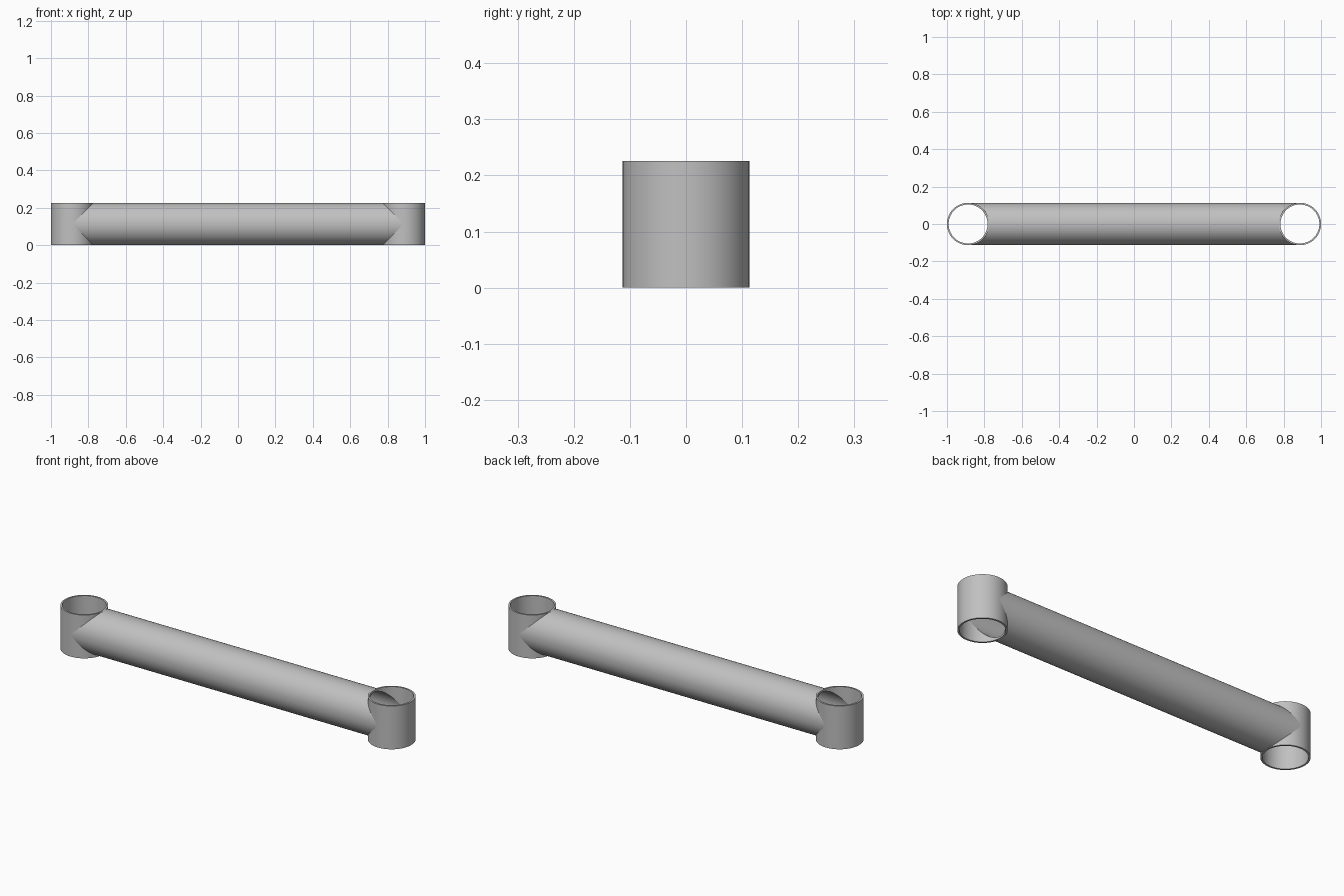
import bpy, bmesh, math

cube = bpy.data.objects.get("Cube")
if cube:
    bpy.data.objects.remove(cube, do_unlink=True)

R = 0.113            # outer radius of every tube
r = R - 0.009        # bore radius
C = 1 - R            # collar axis distance from the middle
SEG = 96

steel = bpy.data.materials.new("grey_steel")
steel.use_nodes = True
grey = (0.53, 0.53, 0.53, 1)
steel.diffuse_color = grey
steel.node_tree.nodes["Principled BSDF"].inputs["Base Color"].default_value = grey

ANGLES = [2 * math.pi * i / SEG for i in range(SEG)]


def skin(bm, row_a, row_b, flip=False):
    """Bridge two closed loops of points with quads."""
    a = [bm.verts.new(p) for p in row_a]
    b = [bm.verts.new(p) for p in row_b]
    for i in range(SEG):
        j = (i + 1) % SEG
        quad = [a[i], a[j], b[j], b[i]]
        bm.faces.new(quad[::-1] if flip else quad)


def finish(bm, name):
    """Weld the surfaces and make a smooth-shaded object."""
    bmesh.ops.remove_doubles(bm, verts=bm.verts, dist=1e-5)
    bmesh.ops.dissolve_degenerate(bm, edges=bm.edges, dist=1e-5)
    mesh = bpy.data.meshes.new(name)
    bm.to_mesh(mesh)
    bm.free()
    mesh.materials.append(steel)
    obj = bpy.data.objects.new(name, mesh)
    bpy.context.collection.objects.link(obj)
    bpy.ops.object.select_all(action="DESELECT")
    obj.select_set(True)
    bpy.context.view_layer.objects.active = obj
    bpy.ops.object.shade_smooth_by_angle(angle=math.radians(30))


def bar_end(rad, side):
    """End loop of the crossbar, coped to fit the collar."""
    return [(side * (C - rad * abs(math.sin(t))),
             rad * math.cos(t), R + rad * math.sin(t)) for t in ANGLES]


def collar_loop(rad, side, height):
    """Loop round a collar; height gives z for each angle."""
    return [(side * (C + rad * math.cos(t)), rad * math.sin(t), height(t))
            for t in ANGLES]


# Hollow crossbar
bm = bmesh.new()
skin(bm, bar_end(R, -1), bar_end(R, 1))
skin(bm, bar_end(r, -1), bar_end(r, 1), flip=True)
finish(bm, "crossbar_tube")

# Open collars whose bores run into the crossbar
for side, name in ((1, "left_collar"), (-1, "right_collar")):
    bm = bmesh.new()
    mirrored = side < 0
    for rad, inward in ((R, False), (r, True)):
        flip = mirrored != inward

        def notch(t):
            return rad * max(0, -math.cos(t))

        base = collar_loop(rad, side, lambda t: 0)
        low = collar_loop(rad, side, lambda t: R - notch(t))
        high = collar_loop(rad, side, lambda t: R + notch(t))
        top = collar_loop(rad, side, lambda t: 2 * R)
        skin(bm, base, low, flip)
        skin(bm, high, top, flip)
    # Flat rims
    for z, up in ((0, False), (2 * R, True)):
        skin(bm, collar_loop(R, side, lambda t: z),
             collar_loop(r, side, lambda t: z), flip=mirrored == up)
    finish(bm, name)
